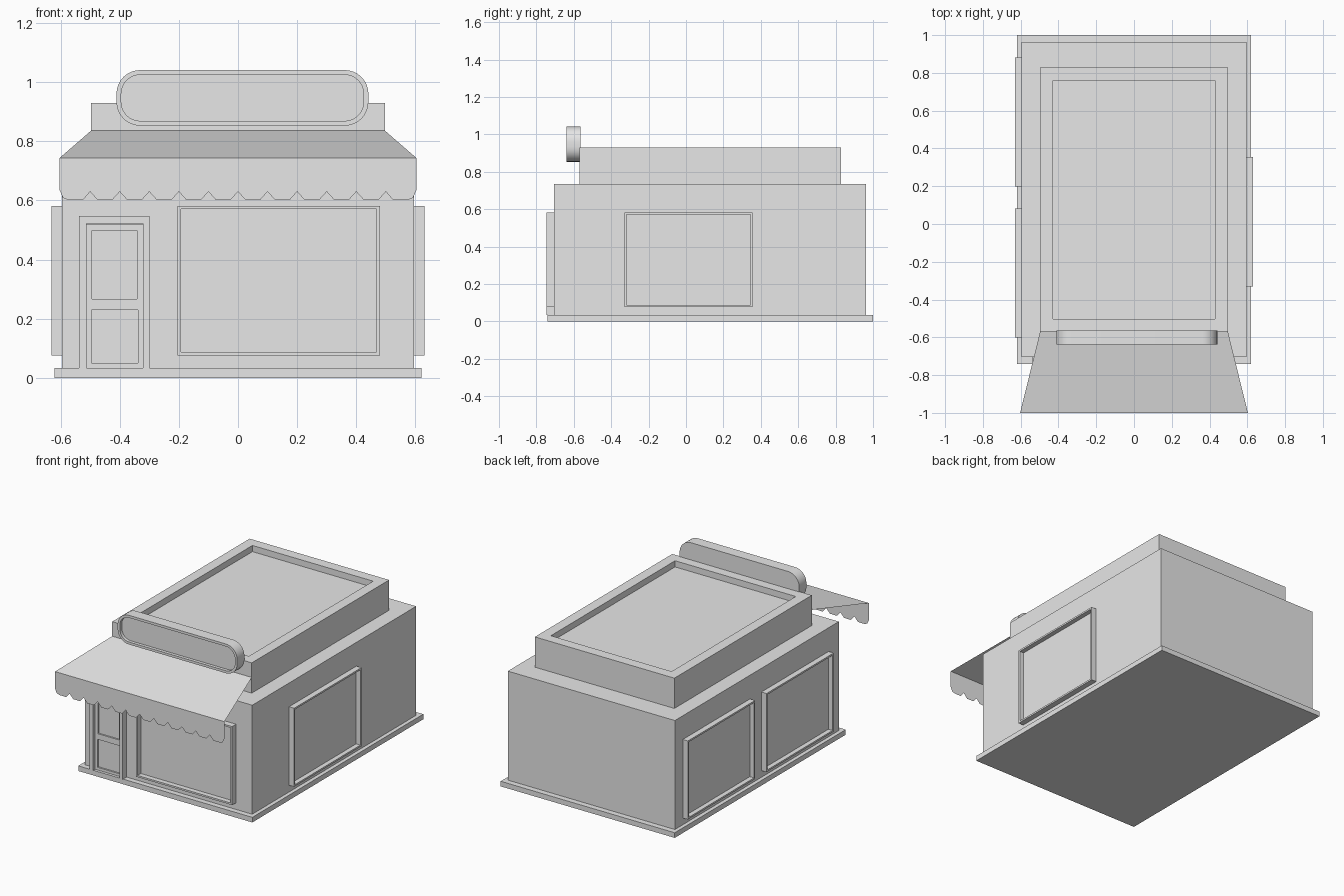
import bpy
import bmesh
from math import sin, cos, pi, radians
from mathutils import Vector

cube = bpy.data.objects.get("Cube")
if cube:
    bpy.data.objects.remove(cube, do_unlink=True)

GREY = (0.8, 0.8, 0.8, 1)
grey = bpy.data.materials.new("plain_grey")
grey.use_nodes = True
grey.diffuse_color = GREY
grey.node_tree.nodes["Principled BSDF"].inputs["Base Color"].default_value = GREY


def finish(name, bm):
    mesh = bpy.data.meshes.new(name)
    bm.to_mesh(mesh)
    bm.free()
    mesh.materials.append(grey)
    obj = bpy.data.objects.new(name, mesh)
    bpy.context.collection.objects.link(obj)
    return obj


def recess(bm, direction, border, depth):
    """Sink a panel into the face that looks along direction."""
    d = Vector(direction)
    bm.normal_update()
    face = max(bm.faces, key=lambda f: (f.normal.dot(d), f.calc_area()))
    bmesh.ops.inset_region(bm, faces=[face], thickness=border, use_even_offset=True)
    floor = bmesh.ops.extrude_discrete_faces(bm, faces=[face])["faces"][0]
    bmesh.ops.translate(bm, verts=floor.verts[:], vec=-d * depth)


def box(name, x, y, z, panel=None):
    """Box from ranges, with an optional (direction, border, depth) recess."""
    bm = bmesh.new()
    bmesh.ops.create_cube(bm, size=1)
    for v in bm.verts:
        v.co = [r[0] if c < 0 else r[1] for c, r in zip(v.co, (x, y, z))]
    if panel:
        recess(bm, *panel)
    return finish(name, bm)


def prism(name, outline, y0, y1, panel=None):
    """Extrude an x-z outline from y0 (front) to y1 (back)."""
    bm = bmesh.new()
    front = bm.faces.new([bm.verts.new((x, y0, z)) for x, z in outline])
    new = bmesh.ops.extrude_face_region(bm, geom=[front], use_keep_orig=True)["geom"]
    verts = [g for g in new if isinstance(g, bmesh.types.BMVert)]
    bmesh.ops.translate(bm, verts=verts, vec=(0, y1 - y0, 0))
    bmesh.ops.recalc_face_normals(bm, faces=bm.faces[:])
    if panel:
        recess(bm, *panel)
    return finish(name, bm)


FRONT, UP = (0, -1, 0), (0, 0, 1)
WALL_X, WALL_FRONT = 0.595, -0.705

# Building shell
box("base_slab", (-0.62, 0.62), (-0.74, 1.0), (0, 0.033))
box("walls", (-WALL_X, WALL_X), (WALL_FRONT, 0.963), (0.033, 0.735))
box("roof_parapet", (-0.497, 0.497), (-0.57, 0.828), (0.735, 0.93), (UP, 0.067, 0.04))

# Windows: one on the left wall, two on the right wall, one at the front
SILL, HEAD = 0.076, 0.582
box("front_window", (-0.204, 0.48), (-0.745, WALL_FRONT), (SILL, HEAD),
    (FRONT, 0.011, 0.033))
for name, side, y in (("left_window", 1, (-0.33, 0.355)),
                      ("right_front_window", -1, (-0.602, 0.082)),
                      ("right_back_window", -1, (0.198, 0.882))):
    x = sorted((side * WALL_X, side * 0.631))
    box(name, x, y, (SILL, HEAD), ((side, 0, 0), 0.011, 0.03))

# Door frame, leaf and panels
L, R = -0.538, -0.30
prism("door_frame", [(L, 0.033), (L, 0.547), (R, 0.547), (R, 0.033),
                     (R - 0.022, 0.033), (R - 0.022, 0.523),
                     (L + 0.025, 0.523), (L + 0.025, 0.033)], -0.745, WALL_FRONT)
DOOR = (L + 0.025, R - 0.022)
FACE = -0.722
panel_rows = ((0.033, 0.247, 0.017), (0.247, 0.518, 0.02))
for name, (z0, z1, border) in zip(("door_lower_half", "door_upper_half"), panel_rows):
    box(name, DOOR, (FACE, WALL_FRONT), (z0, z1), (FRONT, border, 0.01))

# Awning: one sloping sheet with a scalloped hanging front
EDGE, PITCH, NOTCH, HEM = 0.603, 0.1, 0.63, 0.601
bm = bmesh.new()
back = [bm.verts.new((x, -0.57, 0.836)) for x in (-0.497, 0.497)]
top = [bm.verts.new((x, -1.0, 0.744)) for x in (-EDGE, EDGE)]
bm.faces.new([top[0], top[1], back[1], back[0]])
hem = [(-EDGE, 0.635), (-0.592, 0.609), (-0.573, HEM), (-0.525, HEM)]
for i in range(11):
    x = (i - 5) * PITCH
    hem.append((x, NOTCH))
    if i < 10:
        hem += [(x + 0.026, HEM), (x + PITCH - 0.026, HEM)]
hem += [(-x, z) for x, z in reversed(hem[:4])]
drop = [bm.verts.new((x, -1.0, z)) for x, z in hem]
bm.faces.new([top[0]] + drop + [top[1]])
finish("awning", bm)

# Rounded blank sign board above the awning
CX, CZ, HALF_W, HALF_H, RADIUS, STEPS = 0.015, 0.947, 0.426, 0.094, 0.08, 8
outline = []
for q, (sx, sz) in enumerate(((1, 1), (-1, 1), (-1, -1), (1, -1))):
    for s in range(STEPS + 1):
        a = (q + s / STEPS) * pi / 2
        outline.append((CX + sx * (HALF_W - RADIUS) + RADIUS * cos(a),
                        CZ + sz * (HALF_H - RADIUS) + RADIUS * sin(a)))
sign = prism("sign_board", outline, -0.638, -0.565, (FRONT, 0.016, 0.02))
bpy.ops.object.select_all(action="DESELECT")
sign.select_set(True)
bpy.context.view_layer.objects.active = sign
bpy.ops.object.shade_smooth_by_angle(angle=radians(30))
